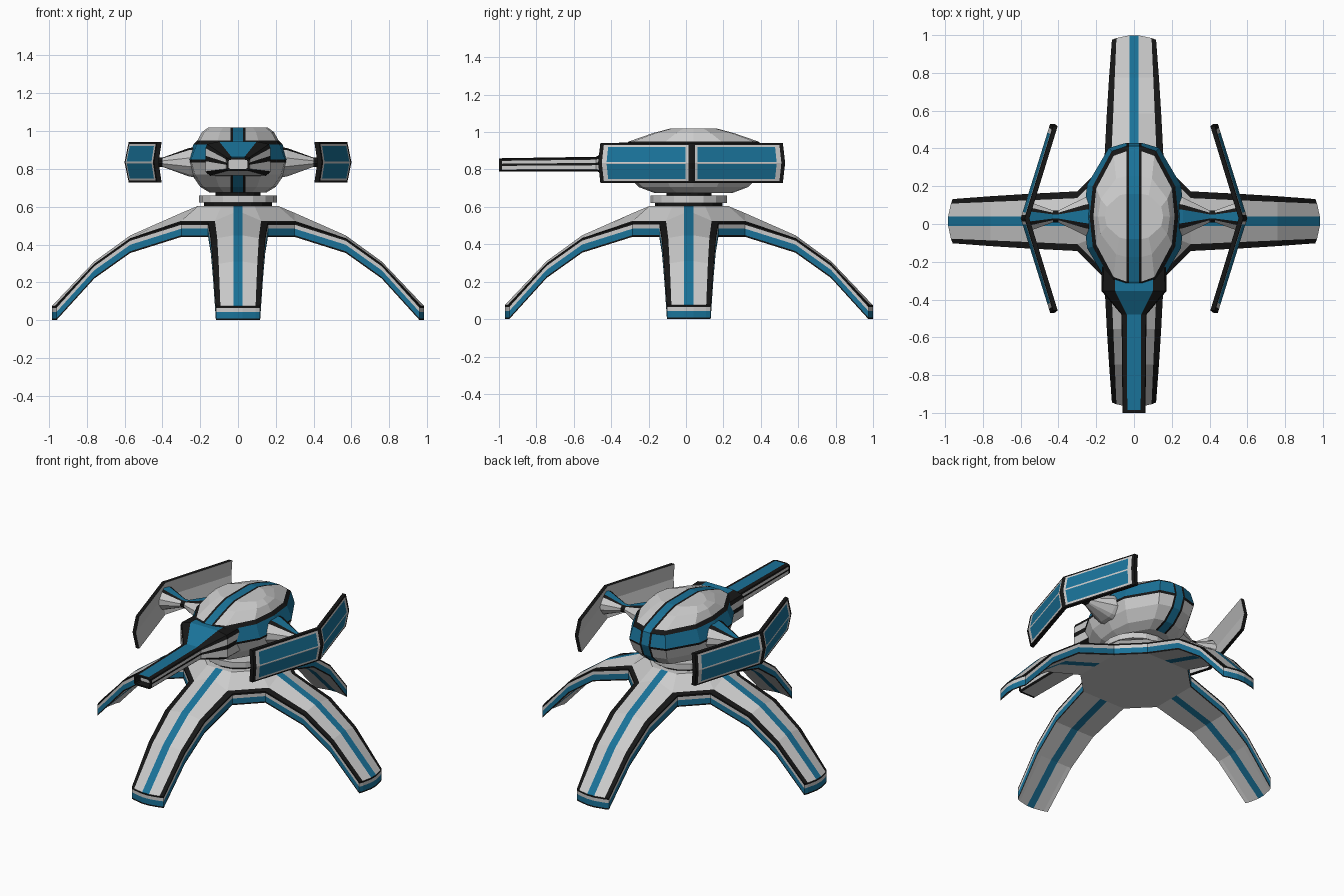
import bpy, bmesh
from math import pi
from mathutils import Vector, Matrix

if "Cube" in bpy.data.objects:
    bpy.data.objects.remove(bpy.data.objects["Cube"])

GREY, BLUE, BLACK = 0, 1, 2


def material(name, rgb):
    m = bpy.data.materials.new(name)
    m.diffuse_color = (*rgb, 1)
    m.use_nodes = True
    m.node_tree.nodes["Principled BSDF"].inputs["Base Color"].default_value = m.diffuse_color
    return m


MATS = [material("hull_grey", (0.75, 0.75, 0.75)),
        material("panel_blue", (0.01, 0.17, 0.32)),
        material("trim_black", (0.008, 0.008, 0.008))]


def build(name, polys):
    """Join (points, colour) polygons into one welded, flat-shaded object."""
    bm = bmesh.new()
    for pts, colour in polys:
        bm.faces.new([bm.verts.new(p) for p in pts]).material_index = colour
    bmesh.ops.remove_doubles(bm, verts=bm.verts, dist=0.0004)
    bmesh.ops.recalc_face_normals(bm, faces=bm.faces)
    me = bpy.data.meshes.new(name)
    bm.to_mesh(me)
    bm.free()
    for m in MATS:
        me.materials.append(m)
    ob = bpy.data.objects.new(name, me)
    bpy.context.collection.objects.link(ob)
    return ob


def loft(rings, colour, closed=True):
    """Quads between successive rings; colour(level, segment)."""
    out = []
    for k, (a, b) in enumerate(zip(rings, rings[1:])):
        n = len(a)
        for i in range(n if closed else n - 1):
            j = (i + 1) % n
            out.append(([a[i], a[j], b[j], b[i]], colour(k, i)))
    return out


# --- four-legged base: one leg described by stations, rotated four times
STATIONS = [  # radius, half width, trim width, edge height, crown height
    (0.30, 0.158, 0.036, 0.515, 0.052), (0.57, 0.144, 0.034, 0.430, 0.018),
    (0.76, 0.132, 0.030, 0.295, 0.015), (0.985, 0.117, 0.024, 0.075, 0.0)]
STRIPES = [BLACK, GREY, BLUE, GREY, BLACK]
DROP = 0.075


def leg_section(r, hw, trim, z, crown, under=False):
    pts = []
    for w in (-hw, trim - hw, -0.025, 0.025, hw - trim, hw):
        rise = crown * (1 if abs(w) < 0.03 else 0.2 if abs(w) < hw - 0.001 else 0)
        tip = 0.025 * (w / hw) ** 2 if r > 0.9 else 0
        pts.append(Vector((r - tip, w, z - DROP if under else z + rise)))
    return pts


polys, outline, hub_under, hub_top = [], [], [], []
for k in range(4):
    turn = Matrix.Translation((0, 0.015, 0)) @ Matrix.Rotation(k * pi / 2, 4, 'Z')
    nxt = Matrix.Translation((0, 0.015, 0)) @ Matrix.Rotation((k + 1) * pi / 2, 4, 'Z')
    local = [leg_section(*s) for s in STATIONS]
    collar = [Vector((0.21, w, 0.605)) for w in (-0.087, -0.025, 0.025, 0.087)]
    top = [[turn @ p for p in s] for s in local]
    under = [[turn @ p for p in leg_section(*s, under=True)] for s in STATIONS]
    inner = [turn @ p for p in collar]
    polys += loft(top, lambda l, i: STRIPES[i], False)
    polys += loft(under, lambda l, i: BLUE if i == 2 else GREY, False)
    polys += loft([inner, top[0][1:5]], lambda l, i: BLUE if i == 1 else GREY, False)
    # sloped web towards the next leg, with its dark border
    n0, n1, nc = nxt @ local[0][0], nxt @ local[0][1], nxt @ collar[0]
    polys.append(([inner[3], top[0][4], n1, nc], GREY))
    polys.append(([top[0][4], top[0][5], n0, n1], BLACK))
    outline += [s[0] for s in top] + top[-1][1:5] + [s[5] for s in reversed(top)]
    hub_under += under[0]
    hub_top += inner
polys += [(hub_under, GREY), (hub_top, GREY)]
# banded rim that follows the whole outline
bands = [[p - Vector((0, 0, (DROP if f == 1 else DROP * f))) for p in outline]
         for f in (0, 0.14, 0.42, 0.88, 1)]
polys += loft(bands, lambda l, i: (BLACK, GREY, BLUE, BLACK)[l])
build("leg_base", polys)


# --- turning ring and neck
def ring(name, r1, r2, z1, z2, colour):
    bm = bmesh.new()
    bmesh.ops.create_cone(bm, cap_ends=True, segments=16, radius1=r1, radius2=r2, depth=z2 - z1,
                          matrix=Matrix.Translation((0, 0.015, (z1 + z2) / 2)))
    me = bpy.data.meshes.new(name)
    bm.to_mesh(me)
    bm.free()
    me.materials.append(MATS[colour])
    bpy.context.collection.objects.link(bpy.data.objects.new(name, me))


ring("ring_seat", 0.18, 0.18, 0.60, 0.622, BLACK)
ring("turret_ring", 0.205, 0.205, 0.622, 0.66, GREY)
ring("turret_neck", 0.12, 0.12, 0.655, 0.69, BLACK)

# --- turret body: faceted shell with a centre stripe and a blue belt
LEVELS = [(0.675, 0.15, 0.21), (0.705, 0.20, 0.29), (0.77, 0.245, 0.36),
          (0.835, 0.265, 0.385), (0.85, 0.267, 0.39), (0.93, 0.235, 0.372),
          (0.95, 0.215, 0.345), (0.995, 0.19, 0.215), (1.02, 0.155, 0.12)]


def shell_ring(z, hx, hy):
    back = [(0.026, hy), (0.04, hy), (hx * 0.5, hy * 0.93), (hx * 0.93, hy * 0.43)]
    right = back + [(hx, 0)] + [(x, -y) for x, y in reversed(back)]
    loop = right + [(-x, y) for x, y in reversed(right)]
    return [Vector((x, y + 0.04, z)) for x, y in loop]


def shell_colour(level, seg):
    if seg in (8, 17):
        return BLUE
    if seg in (0, 7, 9, 16):
        return BLACK
    return (GREY, GREY, GREY, BLACK, BLUE, BLACK, GREY, GREY)[level]


rings = [shell_ring(*l) for l in LEVELS]
polys = loft(rings, shell_colour)
t = rings[-1]
polys += [(rings[0], GREY), (t[1:8], GREY), (t[10:17], GREY), ([t[17], t[0], t[8], t[9]], BLUE),
          ([t[0], t[1], t[7], t[8]], BLACK), ([t[9], t[10], t[16], t[17]], BLACK)]
build("turret_body", polys)


# --- gun barrel with flared mount and hollow muzzle
def gun_ring(y, hw, z0, z1, flare=0.58):
    mid, c = (z0 + z1) / 2, (z1 - z0)
    right = [(hw * flare, z1), (hw * 0.95, z1 - c * 0.08), (hw, z1 - c * 0.2), (hw, mid + c * 0.08),
             (hw, mid - c * 0.08), (hw, z0 + c * 0.12), (hw * 0.85, z0)]
    return [Vector((x, y, z)) for x, z in right + [(-x, z) for x, z in reversed(right)]]


GUN_BANDS = [BLACK, BLACK, GREY, BLACK, GREY, BLACK, GREY]
rings = [gun_ring(-0.20, 0.17, 0.76, 0.94), gun_ring(-0.355, 0.172, 0.765, 0.945),
         gun_ring(-0.48, 0.066, 0.79, 0.868), gun_ring(-0.985, 0.061, 0.79, 0.86),
         gun_ring(-1.0, 0.061, 0.79, 0.86), gun_ring(-1.0, 0.05, 0.80, 0.85),
         gun_ring(-0.95, 0.05, 0.80, 0.85)]


def gun_colour(level, seg):
    if level >= 3:
        return BLACK
    return BLUE if seg == 13 else GUN_BANDS[seg if seg < 7 else 12 - seg]


build("gun_barrel", loft(rings, gun_colour) + [(rings[-1], GREY), (rings[0], GREY)])


# --- side arms and folded shield panels, mirrored left and right
def arm_ring(x, hy, hz):
    up = [(0.35, 1), (0.62, 0.85), (1, 0.3)]
    right = up + [(y, -z) for y, z in reversed(up)]
    loop = right + [(-y, z) for y, z in reversed(right)]
    return [Vector((x, 0.04 + hy * y, 0.835 + hz * z)) for y, z in loop]


def panel_point(u, v, inset):
    a = abs(u)
    x = 0.578 - 0.15 * a + (0.022 - 0.006 * a) * (1 - abs(v)) - inset
    y = 0.03 + u * (0.488 + 0.012 * (1 - abs(v)))
    return Vector((x, y, 0.835 + 0.106 * v))


US = [0, 0.035, 0.065, 0.91, 0.96, 1]
VS = [0.05, 0.80, 0.91, 1]
us = [-u for u in reversed(US[1:])] + US
vs = [-v for v in reversed(VS)] + [0] + VS


def panel_colour(i, j):
    a = abs(us[i] + us[i + 1]) / 2
    b = abs(vs[j] + vs[j + 1]) / 2
    if a < 0.035 or a > 0.96 or b > 0.91:
        return BLACK
    return BLUE if 0.065 < a < 0.91 and 0.05 < b < 0.80 else GREY


arm_rings = [arm_ring(0.16, 0.13, 0.09), arm_ring(0.26, 0.10, 0.075),
             arm_ring(0.40, 0.032, 0.024), arm_ring(0.43, 0.032, 0.024), arm_ring(0.562, 0.08, 0.07)]
arm_polys = loft(arm_rings, lambda l, i: BLACK if l == 2 and i != 11 else
                 BLUE if i == 11 else BLACK if i in (0, 10) else GREY)
arm_polys += [(arm_rings[0], GREY), (arm_rings[-1], GREY)]

outer = [[panel_point(u, v, 0) for v in vs] for u in us]
inner = [[panel_point(u, v, 0.024) for v in vs] for u in us]
panel_polys = loft(outer, panel_colour, False) + loft(inner, lambda i, j: GREY, False)
for grid in (lambda g: g[0], lambda g: g[-1], lambda g: [c[0] for c in g], lambda g: [c[-1] for c in g]):
    panel_polys += loft([grid(outer), grid(inner)], lambda i, j: BLACK, False)

for side, s in (("right", 1), ("left", -1)):
    for part, src in (("arm", arm_polys), ("shield_panel", panel_polys)):
        build(f"{side}_{part}", [([Vector((p.x * s, p.y, p.z)) for p in pts], c) for pts, c in src])
